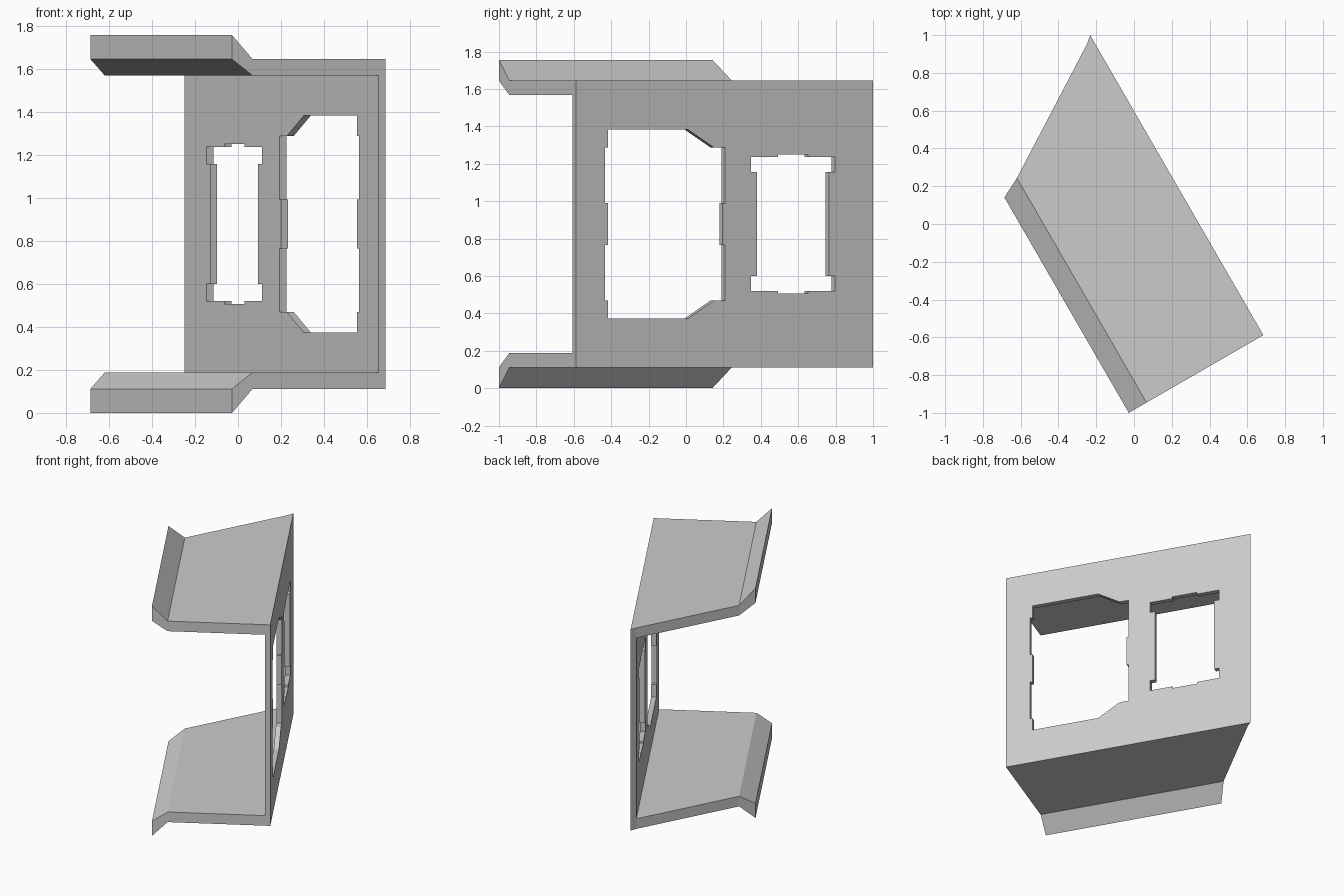
import bpy
import bmesh
from mathutils import Matrix

cube = bpy.data.objects.get("Cube")
if cube:
    bpy.data.objects.remove(cube, do_unlink=True)

# Bracket frame: u runs along the wall, w points away from it, h is height from the middle
LENGTH = 1.834
THICK = 0.037
HALF = 0.878
FRAME = Matrix(((0.5, -0.866, 0, -0.232),
                (-0.866, -0.5, 0, 1.0),
                (0, 0, 1, HALF),
                (0, 0, 0, 1)))

grey = bpy.data.materials.new("plain grey")
grey.use_nodes = True
COLOUR = (0.6, 0.6, 0.6, 1)
grey.diffuse_color = COLOUR
grey.node_tree.nodes["Principled BSDF"].inputs["Base Color"].default_value = COLOUR


def mirrored(half):
    """Close an outline given for the upper half."""
    return half + [(u, -h) for u, h in reversed(half)]


def sides(points):
    """Consecutive pairs around a closed outline."""
    return list(zip(points, points[1:] + points[:1]))


# Folded section: each cell is a quad of (w, h); the sloping end depends on w
LIP_W, BEND_W = 0.823, 0.714
OUT, IN = 0.768, 0.691
START = {0: 0.0, THICK: 0.032, BEND_W: 0.461, LIP_W: 0.517}
lip = [(LIP_W, HALF), (LIP_W, 0.766), (BEND_W, IN), (BEND_W, OUT)]
flange = [(BEND_W, OUT), (BEND_W, IN), (THICK, IN), (THICK, OUT)]
corner = [(THICK, OUT), (THICK, IN), (0, IN), (0, OUT)]
wall = [(THICK, IN), (THICK, -IN), (0, -IN), (0, IN)]
cells = [wall]
for cell in (lip, flange, corner):
    cells += [cell, [(w, -h) for w, h in cell]]

# Large window with two chamfered corners and small side steps
large = mirrored([(0.928, 0.113), (0.914, 0.113), (0.914, 0.409), (0.982, 0.409),
                  (1.142, 0.505), (1.636, 0.505), (1.636, 0.409),
                  (1.655, 0.409), (1.655, 0.113), (1.636, 0.113)])
# Small window with wider ends and a shallow notch
small = mirrored([(0.271, 0.278), (0.234, 0.278), (0.234, 0.358), (0.402, 0.358),
                  (0.402, 0.372), (0.587, 0.372), (0.587, 0.358),
                  (0.753, 0.358), (0.753, 0.278), (0.716, 0.278)])

bm = bmesh.new()


def quad(*points):
    return bm.faces.new([bm.verts.new(p) for p in points])


# End caps, and long faces along every section edge that two cells do not share
edge_uses = [frozenset(edge) for cell in cells for edge in sides(cell)]
for cell in cells:
    for end in (START, None):
        quad(*[(end[w] if end else LENGTH, w, h) for w, h in cell])
    for a, b in sides(cell):
        wall_face = cell is wall and a[0] == b[0]
        if edge_uses.count(frozenset((a, b))) == 1 and not wall_face:
            quad((START[a[0]], *a), (START[b[0]], *b), (LENGTH, *b), (LENGTH, *a))

# Reveals around the windows
for window in (large, small):
    for (u1, h1), (u2, h2) in sides(window):
        quad((u1, 0, h1), (u2, 0, h2), (u2, THICK, h2), (u1, THICK, h1))

# Both wall faces, filled around the windows
for w in (0, THICK):
    rim = [(START[w], -IN), (LENGTH, -IN), (LENGTH, IN), (START[w], IN)]
    edges = []
    for outline in (rim, large, small):
        verts = [bm.verts.new((u, w, h)) for u, h in outline]
        edges += [bm.edges.new(pair) for pair in sides(verts)]
    bmesh.ops.triangle_fill(bm, edges=edges, use_beauty=True, normal=(0, 1, 0))

bmesh.ops.remove_doubles(bm, verts=bm.verts, dist=0.0001)
bm.transform(FRAME)
bmesh.ops.recalc_face_normals(bm, faces=bm.faces)

mesh = bpy.data.meshes.new("folded_bracket")
bm.to_mesh(mesh)
bm.free()
mesh.materials.append(grey)
bracket = bpy.data.objects.new("folded_bracket", mesh)
bpy.context.collection.objects.link(bracket)
